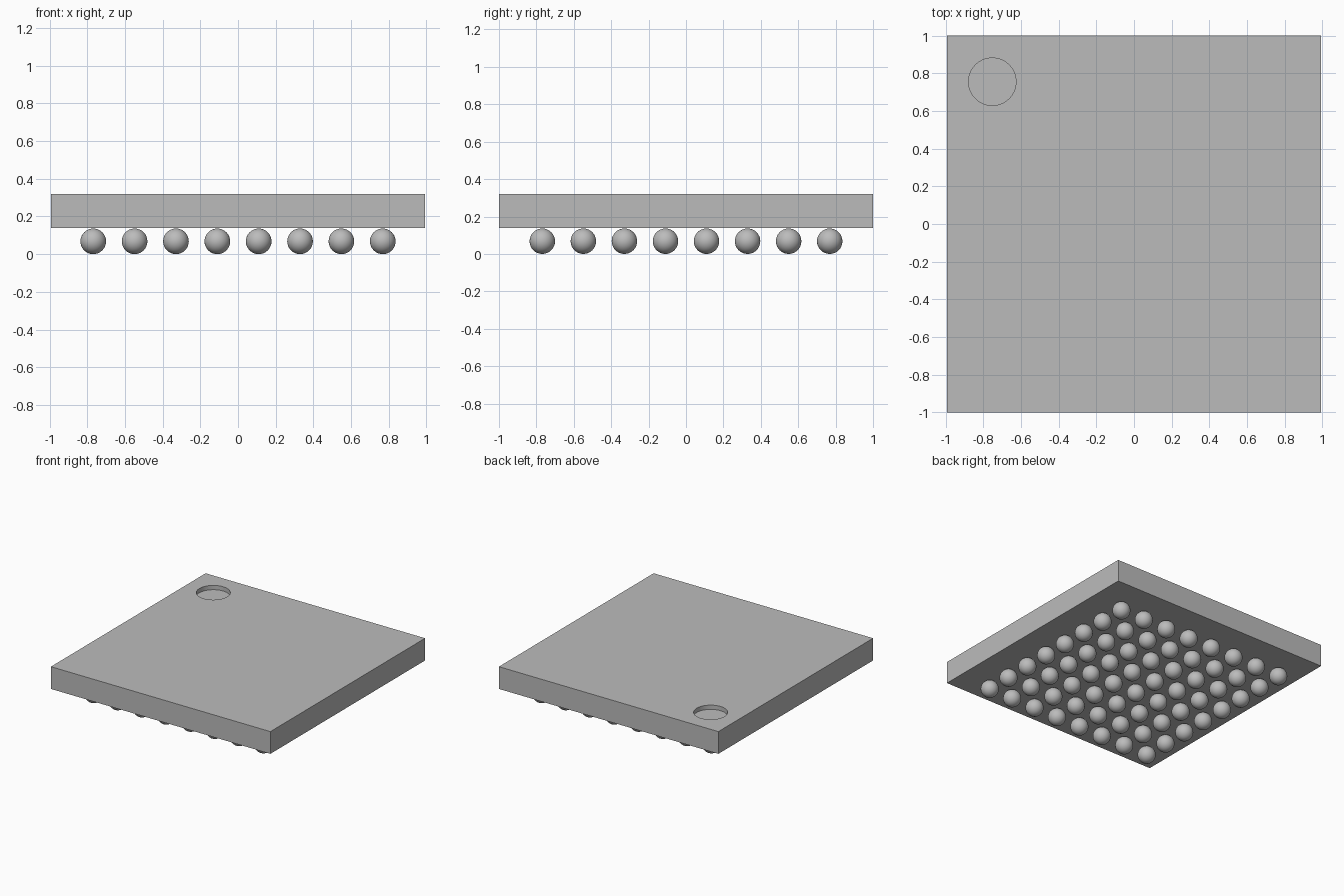
import bpy
import bmesh
from mathutils import Matrix

cube = bpy.data.objects.get("Cube")
if cube:
    bpy.data.objects.remove(cube, do_unlink=True)

HALF_X, HALF_Y = 0.993, 1.0
BOTTOM, TOP = 0.138, 0.32
RADIUS, PITCH, COUNT = 0.068, 0.2195, 8
DIMPLE = (-0.752, 0.755)
DIMPLE_RADIUS, DIMPLE_DEPTH = 0.126, 0.035

grey = bpy.data.materials.new("light grey")
grey.use_nodes = True
colour = (0.5, 0.5, 0.5, 1)
grey.diffuse_color = colour
grey.node_tree.nodes["Principled BSDF"].inputs["Base Color"].default_value = colour


def add_object(name, bm):
    mesh = bpy.data.meshes.new(name)
    bm.to_mesh(mesh)
    bm.free()
    mesh.materials.append(grey)
    obj = bpy.data.objects.new(name, mesh)
    bpy.context.collection.objects.link(obj)
    return obj


# Flat square package body
bm = bmesh.new()
placement = Matrix.Translation((0, 0, (BOTTOM + TOP) / 2)) @ Matrix.Diagonal(
    (2 * HALF_X, 2 * HALF_Y, TOP - BOTTOM, 1))
bmesh.ops.create_cube(bm, size=1, matrix=placement)
body = add_object("package_body", bm)

# Round corner marker, sunk into the top
bm = bmesh.new()
bmesh.ops.create_cone(bm, cap_ends=True, segments=64, radius1=DIMPLE_RADIUS,
                      radius2=DIMPLE_RADIUS, depth=2 * DIMPLE_DEPTH,
                      matrix=Matrix.Translation((*DIMPLE, TOP)))
cutter = add_object("marker_cutter", bm)
cutter.hide_render = True
cutter.hide_viewport = True
cutter.display_type = 'WIRE'

cut = body.modifiers.new("marker recess", 'BOOLEAN')
cut.operation = 'DIFFERENCE'
cut.solver = 'EXACT'
cut.object = cutter

# Grid of solder balls underneath, sharing one smooth mesh
bm = bmesh.new()
bmesh.ops.create_uvsphere(bm, u_segments=32, v_segments=16, radius=RADIUS)
for face in bm.faces:
    face.smooth = True
first = add_object("solder_ball", bm)
start = -PITCH * (COUNT - 1) / 2
for row in range(COUNT):
    for column in range(COUNT):
        ball = first
        if row or column:
            ball = bpy.data.objects.new("solder_ball", first.data)
            bpy.context.collection.objects.link(ball)
        ball.location = (start + column * PITCH, start + row * PITCH, RADIUS)

# Smooth the recess wall while keeping the body edges sharp
bpy.ops.object.select_all(action='DESELECT')
body.select_set(True)
bpy.context.view_layer.objects.active = body
bpy.ops.object.modifier_apply(modifier=cut.name)
bpy.ops.object.shade_smooth_by_angle()
bpy.data.objects.remove(cutter, do_unlink=True)
